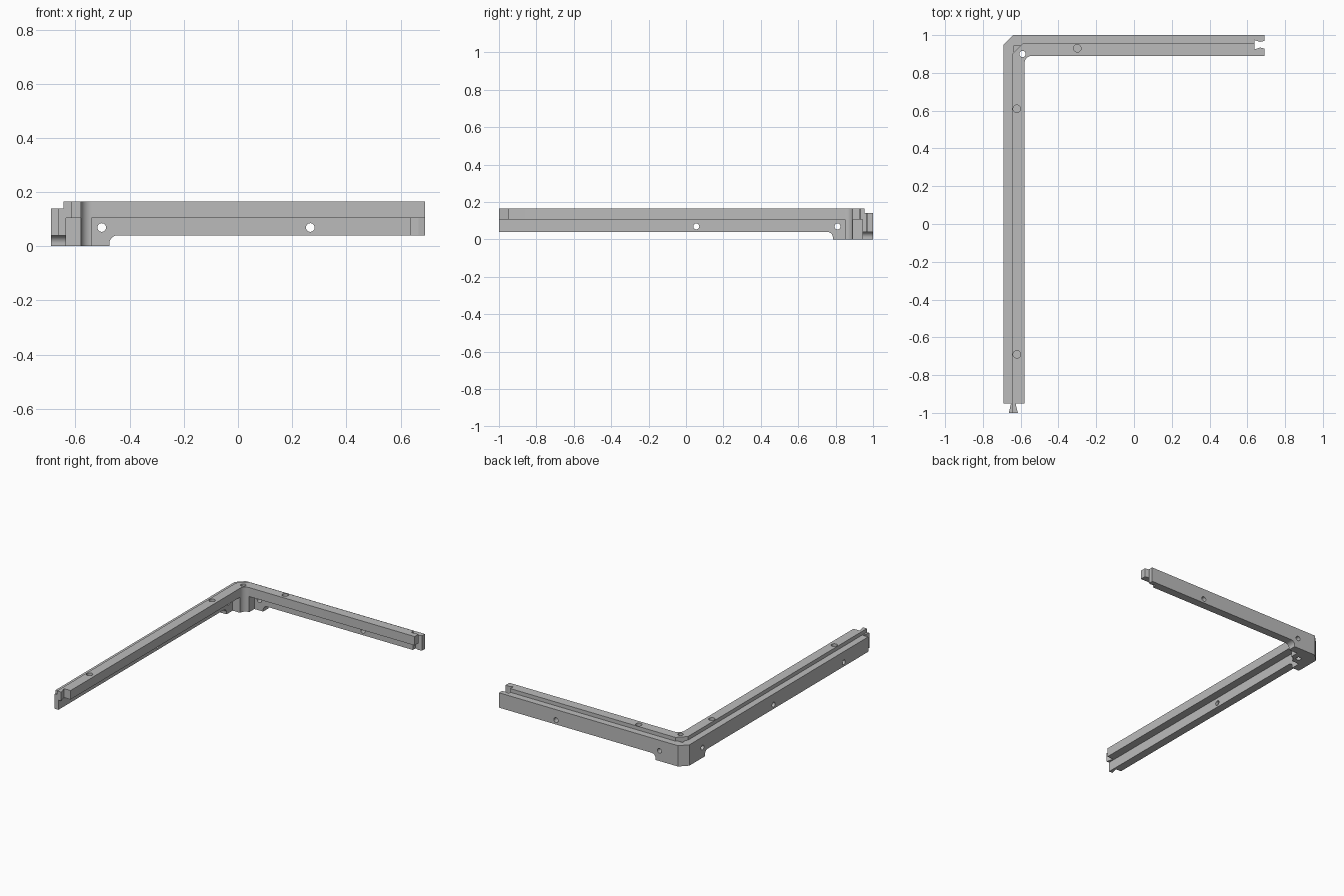
import bpy
import bmesh
import math
from mathutils import Vector

old = bpy.data.objects.get("Cube")
if old:
    bpy.data.objects.remove(old, do_unlink=True)

grey = bpy.data.materials.new("plain grey")
grey.use_nodes = True
colour = (0.5, 0.5, 0.5, 1)
grey.diffuse_color = colour
grey.node_tree.nodes["Principled BSDF"].inputs["Base Color"].default_value = colour

# Corner coordinates: u runs along the back arm, v along the side arm
LEN_U, LEN_V = 1.38, 2.0
WALL, STEP, WIDTH = 0.055, 0.045, 0.11
FLOOR, LEDGE, WALL_TOP, TOP = 0.04, 0.105, 0.14, 0.165


def place(u, v, z):
    return Vector((u - LEN_U / 2, LEN_V / 2 - v, z))


def arc(cx, cy, r, start, end, n=10):
    angles = [math.radians(start + (end - start) * i / n) for i in range(n + 1)]
    return [(cx + r * math.cos(a), cy + r * math.sin(a)) for a in angles]


def prism(name, base, offset):
    """Extrude a closed outline along an offset vector."""
    bm = bmesh.new()
    face = bm.faces.new([bm.verts.new(p) for p in base])
    new = bmesh.ops.extrude_face_region(bm, geom=[face])["geom"]
    bmesh.ops.translate(bm, vec=offset,
                        verts=[g for g in new if isinstance(g, bmesh.types.BMVert)])
    bmesh.ops.recalc_face_normals(bm, faces=bm.faces)
    mesh = bpy.data.meshes.new(name)
    bm.to_mesh(mesh)
    bm.free()
    mesh.materials.append(grey)
    obj = bpy.data.objects.new(name, mesh)
    bpy.context.collection.objects.link(obj)
    return obj


def slab(name, outline, z0, z1):
    return prism(name, [place(u, v, z0) for u, v in outline], Vector((0, 0, z1 - z0)))


def combine(target, part, operation):
    mod = target.modifiers.new("join", 'BOOLEAN')
    mod.operation, mod.solver, mod.object = operation, 'EXACT', part
    bpy.context.view_layer.objects.active = target
    bpy.ops.object.modifier_apply(modifier=mod.name)
    bpy.data.objects.remove(part, do_unlink=True)


def outer_edge(d, c):
    return [(LEN_U, d), (d + c, d), (d, d + c), (d, LEN_V)]


# Outer wall, with a chamfered corner
frame = slab("corner_frame", outer_edge(0, 0.05) + [(WALL, LEN_V), (WALL, WALL), (LEN_U, WALL)],
             FLOOR, WALL_TOP)

# Raised inner rail, with a rounded inside corner
bend = arc(0.15, 0.15, 0.04, 180, 270)
rail = slab("inner_rail", outer_edge(STEP, WALL) + [(WIDTH, LEN_V)] + bend + [(LEN_U, WIDTH)],
            LEDGE, TOP)
combine(frame, rail, 'UNION')

# Corner post down to the ground
post = slab("corner_post", [(0.15, 0), (0.05, 0), (0, 0.05), (0, 0.15)] + bend, 0, 0.12)
combine(frame, post, 'UNION')

# Foot under each arm, running out in a fillet
foot = [(0.06, 0), (0.215, 0)] + arc(0.245, 0.01, 0.03, 180, 90) + [(0.245, 0.06), (0.06, 0.06)]
combine(frame, prism("back_foot", [place(u, 0, z) for u, z in foot],
                     Vector((0, -WALL, 0))), 'UNION')
combine(frame, prism("side_foot", [place(0, u, z) for u, z in foot],
                     Vector((WALL, 0, 0))), 'UNION')

# Dovetail tongue on the side arm: trim both sides of it
MID = 0.051
for side, edge in ((-1, -0.1), (1, 0.2)):
    trim = [(edge, 1.95), (MID + side * 0.012, 1.95), (MID + side * 0.024, LEN_V),
            (MID + side * 0.024, 2.1), (edge, 2.1)]
    combine(frame, slab("tongue_cutter", trim, -0.1, 0.3), 'DIFFERENCE')

# Matching socket in the back arm
half = [(1.328, 0.025), (1.357, 0.015), (LEN_U, 0.02), (1.42, 0.02)]
socket = [(u, MID - w) for u, w in half] + [(u, MID + w) for u, w in reversed(half)]
combine(frame, slab("socket_cutter", socket, -0.1, 0.3), 'DIFFERENCE')


def drill(start, offset, r):
    """Cut a round hole from a start point along an axis."""
    axis = offset.normalized()
    a = axis.orthogonal().normalized()
    b = axis.cross(a)
    ring = [start + a * x + b * y for x, y in arc(0, 0, r, 0, 360, 24)[:-1]]
    combine(frame, prism("hole_cutter", ring, offset), 'DIFFERENCE')


# Vertical corner hole and blind holes in the top of the rail
drill(place(0.1, 0.1, -0.1), Vector((0, 0, 0.4)), 0.017)
for u, v in ((0.39, 0.07), (0.07, 0.39), (0.07, 1.69)):
    drill(place(u, v, 0.13), Vector((0, 0, 0.1)), 0.02)

# Side holes through the walls; the last one is blind
for u in (0.187, 0.957):
    drill(place(u, -0.05, 0.069), Vector((0, -0.15, 0)), 0.016)
for v, depth in ((0.19, 0.15), (0.945, 0.15), (1.69, 0.09)):
    drill(place(-0.05, v, 0.069), Vector((depth, 0, 0)), 0.016)

# Smooth the fillets and holes, keep the edges sharp
bpy.ops.object.select_all(action='DESELECT')
frame.select_set(True)
bpy.context.view_layer.objects.active = frame
bpy.ops.object.shade_smooth_by_angle(angle=math.radians(30))
